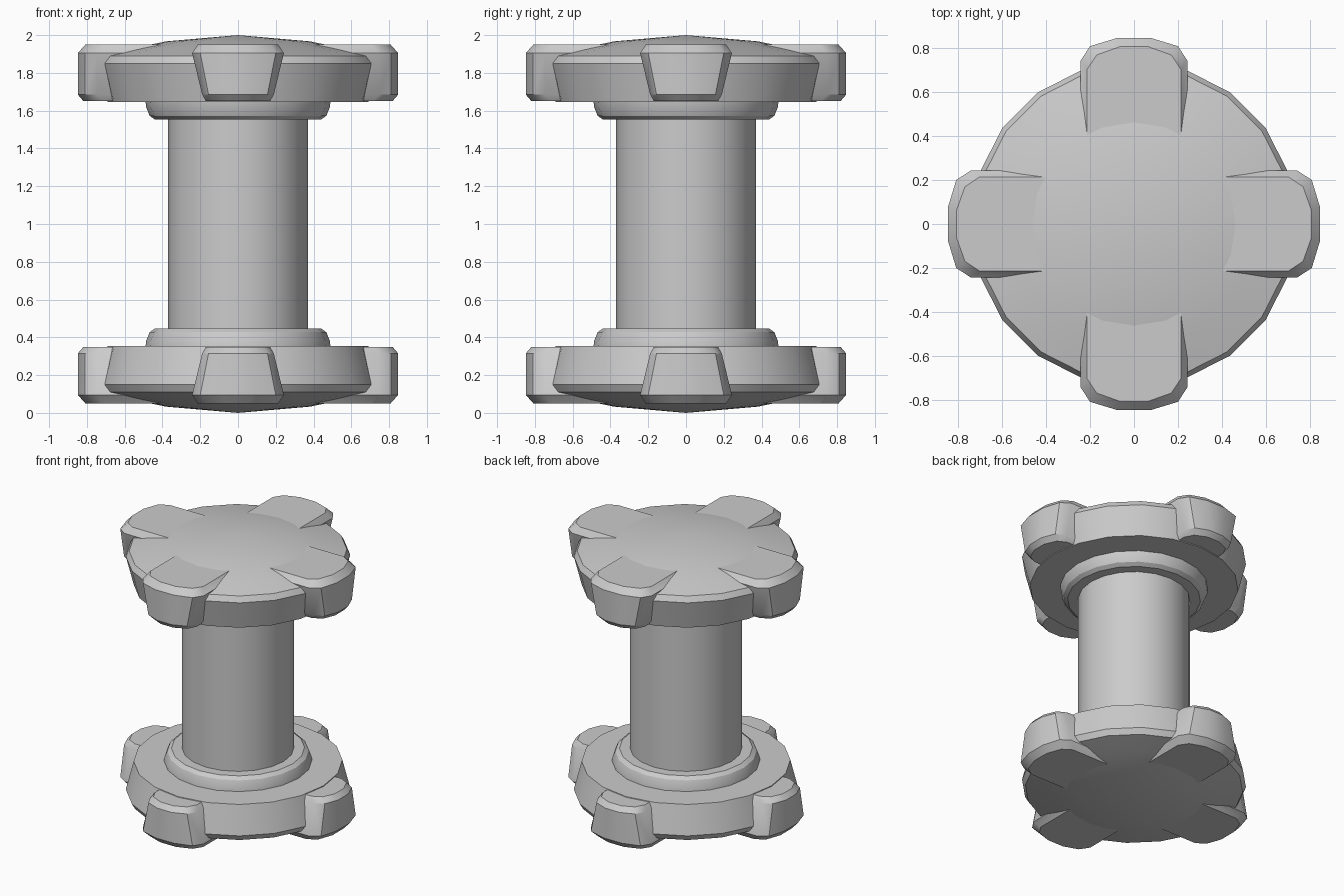
import bpy, bmesh
from math import cos, sin, pi

if "Cube" in bpy.data.objects:
    bpy.data.objects.remove(bpy.data.objects["Cube"])

SIDES = 20


def finish(name, bm):
    bmesh.ops.recalc_face_normals(bm, faces=bm.faces)
    me = bpy.data.meshes.new(name)
    bm.to_mesh(me)
    bm.free()
    ob = bpy.data.objects.new(name, me)
    bpy.context.collection.objects.link(ob)
    bpy.ops.object.select_all(action='DESELECT')
    ob.select_set(True)
    bpy.context.view_layer.objects.active = ob
    bpy.ops.object.shade_smooth_by_angle(angle=pi / 6)
    return ob


def lathe(name, profile, flip):
    """Revolve (radius, z) points; flip mirrors the part about z = 1."""
    bm = bmesh.new()
    vs = [bm.verts.new((r, 0, 2 - z if flip else z)) for r, z in profile]
    es = [bm.edges.new(p) for p in zip(vs, vs[1:])]
    bmesh.ops.spin(bm, geom=vs + es, cent=(0, 0, 0), axis=(0, 0, 1),
                   angle=2 * pi, steps=SIDES, use_merge=True)
    bmesh.ops.remove_doubles(bm, verts=bm.verts, dist=1e-4)
    return finish(name, bm)


def lug(name, angle, flip):
    """Rounded grip, narrowing toward the middle of the spool."""
    # z, width scale, outward inset, side inset
    levels = [(1.95, 1, .04, .03), (1.905, 1, 0, 0),
              (1.685, .78, 0, 0), (1.65, .78, .03, .02)]
    half = [(.30, .243), (.745, .243), (.81, .20), (.848, .075)]
    bm = bmesh.new()
    rings = []
    for z, s, dx, dy in levels:
        side = [(x - (dx if x > .4 else 0), y * s - dy * min(1, y / .2))
                for x, y in half]
        loop = side + [(x, -y) for x, y in reversed(side)]
        rings.append([bm.verts.new((x * cos(angle) - y * sin(angle),
                                    x * sin(angle) + y * cos(angle),
                                    2 - z if flip else z)) for x, y in loop])
    for a, b in zip(rings, rings[1:]):
        for i in range(len(a)):
            j = (i + 1) % len(a)
            bm.faces.new((a[i], a[j], b[j], b[i]))
    bm.faces.new(rings[0])
    bm.faces.new(rings[-1])
    return finish(name, bm)


# Central shaft
lathe("shaft", [(.37, .40), (.37, 1.60)], False)

for end, flip in (("top", False), ("bottom", True)):
    # Domed flange with chamfered rim
    lathe(end + "_flange", [(0, 2), (.38, 1.967), (.56, 1.93), (.72, 1.89),
                            (.742, 1.85), (.69, 1.645), (.36, 1.645)], flip)
    # Rounded collar under the flange
    lathe(end + "_collar", [(.49, 1.66), (.487, 1.62), (.468, 1.573),
                            (.44, 1.553), (.36, 1.553)], flip)
    # Four grip lugs
    for k in range(4):
        lug(f"{end}_lug_{k + 1}", k * pi / 2, flip)
